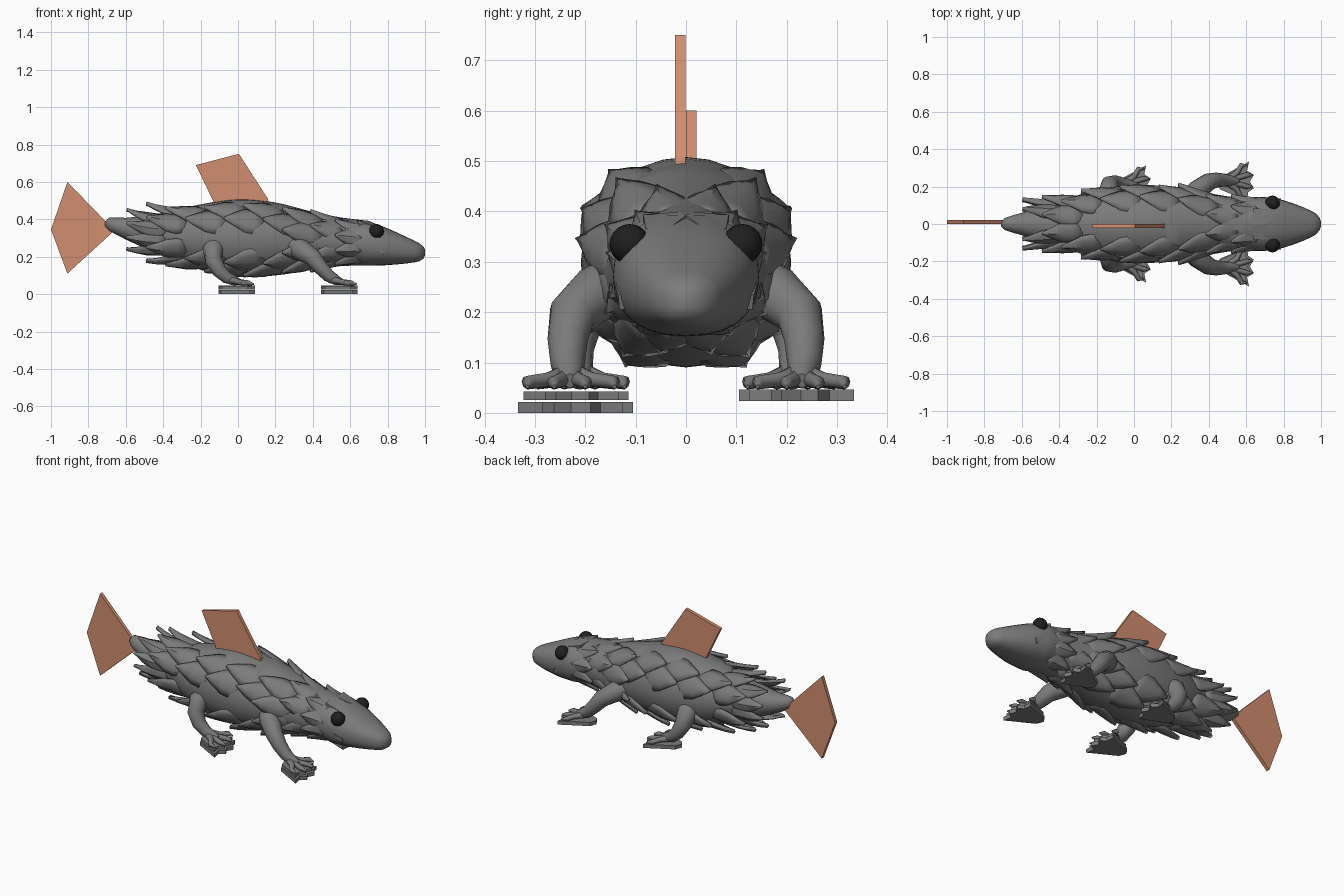
import bpy, bmesh, math
from mathutils import Vector

if "Cube" in bpy.data.objects:
    bpy.data.objects.remove(bpy.data.objects["Cube"])


def material(name, rgb):
    m = bpy.data.materials.new(name)
    m.diffuse_color = (*rgb, 1)
    m.use_nodes = True
    m.node_tree.nodes["Principled BSDF"].inputs["Base Color"].default_value = m.diffuse_color
    return m


GREY = material("grey_skin", (0.20, 0.20, 0.20))
COPPER = material("copper_fin", (0.64, 0.27, 0.16))
BLACK = material("black_eye", (0.014, 0.014, 0.014))


def finish(bm, name, mat, angle=40):
    bmesh.ops.recalc_face_normals(bm, faces=bm.faces)
    me = bpy.data.meshes.new(name)
    bm.to_mesh(me)
    bm.free()
    ob = bpy.data.objects.new(name, me)
    bpy.context.collection.objects.link(ob)
    me.materials.append(mat)
    bpy.ops.object.select_all(action='DESELECT')
    ob.select_set(True)
    bpy.context.view_layer.objects.active = ob
    bpy.ops.object.shade_smooth_by_angle(angle=math.radians(angle))
    return ob


def loft(bm, rings):
    loops = [[bm.verts.new(p) for p in r] for r in rings]
    n = len(loops[0])
    for a, b in zip(loops, loops[1:]):
        for i in range(n):
            bm.faces.new((a[i], a[(i + 1) % n], b[(i + 1) % n], b[i]))
    bm.faces.new(loops[0])
    bm.faces.new(loops[-1])


# Body profile: x, centre z, half width, half height
PROFILE = [(-0.71, .375, .012, .012), (-0.69, .375, .032, .034), (-0.6, .35, .06, .058),
           (-0.4, .32, .12, .115), (-0.2, .305, .183, .175), (0.0, .30, .208, .208),
           (0.2, .295, .20, .195), (0.4, .285, .165, .155), (0.55, .28, .142, .13),
           (0.68, .272, .145, .120), (0.78, .257, .132, .103), (0.9, .235, .092, .071),
           (0.97, .224, .058, .048), (0.992, .222, .034, .032), (1.0, .222, .012, .015)]


def prof(x):
    P = PROFILE
    x = min(max(x, P[0][0]), P[-1][0])
    i = max(j for j in range(len(P) - 1) if P[j][0] <= x)

    def slope(j, k):
        a, b = P[max(j - 1, 0)], P[min(j + 1, len(P) - 1)]
        return (b[k] - a[k]) / (b[0] - a[0])
    h = P[i + 1][0] - P[i][0]
    t = (x - P[i][0]) / h
    return [(2*t**3 - 3*t*t + 1) * P[i][k] + (t**3 - 2*t*t + t) * h * slope(i, k)
            + (3*t*t - 2*t**3) * P[i + 1][k] + (t**3 - t*t) * h * slope(i + 1, k)
            for k in (1, 2, 3)]


# Body and head as one smooth loft, the head squarer in section
xs = sorted({p[0] for p in PROFILE} | {-0.65 + .05 * i for i in range(33)})
bm = bmesh.new()
rings = []
for x in xs:
    zc, ry, rz = prof(x)
    e = 0.85 if x > 0.66 else 1.0
    ring = []
    for k in range(28):
        a = 2 * math.pi * k / 28
        c, s = math.cos(a), math.sin(a)
        ring.append((x, math.copysign(abs(c)**e, c) * ry, zc + math.copysign(abs(s)**e, s) * rz))
    rings.append(ring)
loft(bm, rings)
finish(bm, "body_and_head", GREY, 50)


# Overlapping pointed scales
def scale(bm, xb, ang, half, length, lift, side):
    z0, y0, h0 = prof(xb)
    grid = []
    widths = [0.8, 1.0, 0.85, 0.45, 0.03]
    for i, w in enumerate(widths):
        s = i / (len(widths) - 1)
        x = xb - length * s
        zc, ry, rz = prof(x)
        off = -0.012 + (lift + 0.012) * s
        row = []
        for t in (-1, -.5, 0, .5, 1):
            a = math.radians(ang + t * half * w)
            ridge = 0.012 * (1 - abs(t)) - 0.006
            ry2 = max(ry, y0 * (1 - .10 * s)) + off + ridge
            rz2 = max(rz, h0 * (1 - .10 * s)) + off + ridge
            row.append(bm.verts.new((x, side * math.cos(a) * ry2,
                                     zc * s + z0 * (1 - s) + math.sin(a) * rz2)))
        grid.append(row)
    for r, q in zip(grid, grid[1:]):
        for i in range(4):
            f = (r[i], r[i + 1], q[i + 1], q[i])
            bm.faces.new(f if side > 0 else f[::-1])


for name, sign in (("upper_scales", 1), ("lower_scales", -1)):
    bm = bmesh.new()
    for n in range(11):
        xb = 0.66 - 0.104 * n
        end = n < 3 or n > 8
        odd = n % 2
        if sign > 0:
            angles = ((30, 72) if odd else (14, 52)) if end else ((28,) if odd else (50,))
        else:
            angles = ((-30, -74) if odd else (-20, -56)) if end else ((-36,) if odd else (-60,))
        length = (0.14, 0.17)[n] if n < 2 else 0.215
        for a in angles:
            for side in (-1, 1):
                scale(bm, xb, a, 25 if end else 22, length, 0.008 if n < 2 else 0.02, side)
    ob = finish(bm, name, GREY, 35)
    mod = ob.modifiers.new("thickness", 'SOLIDIFY')
    mod.thickness = 0.014
    mod.offset = 0


# Tubes for legs and toes: points are x, y, z, radius
def tube(bm, pts, n=12):
    rings = []
    for i, p in enumerate(pts):
        a, b = Vector(pts[max(i - 1, 0)][:3]), Vector(pts[min(i + 1, len(pts) - 1)][:3])
        d = (b - a).normalized()
        u = d.cross(Vector((0, 1, 0))).normalized()
        v = d.cross(u)
        rings.append([Vector(p[:3]) + p[3] * (u * math.cos(2*math.pi*k/n) + v * math.sin(2*math.pi*k/n))
                      for k in range(n)])
    loft(bm, rings)


def plate(bm, outline, extrude):
    f = bm.faces.new([bm.verts.new(p) for p in outline])
    new = bmesh.ops.extrude_face_region(bm, geom=[f])['geom']
    bmesh.ops.translate(bm, vec=extrude, verts=[v for v in new if isinstance(v, bmesh.types.BMVert)])


LEGS = {
    "front": (0.0, 0.0, [(.28, .11, .27, .06), (.34, .18, .235, .056), (.40, .226, .195, .047),
                         (.44, .235, .145, .040), (.485, .235, .098, .034), (.53, .23, .072, .026),
                         (.56, .23, .064, .014)]),
    "hind": (-0.55, -0.02, [(-.11, .11, .27, .06), (-.135, .18, .235, .055), (-.13, .212, .18, .046),
                            (-.10, .222, .125, .039), (-.06, .217, .088, .032), (-.015, .21, .070, .025),
                            (.015, .21, .064, .014)]),
}
TIPS = [(.605, .315), (.635, .262), (.635, .20), (.60, .142)]
WEB = [(.445, .21), (.46, .25), (.615, .334), (.605, .285), (.64, .262), (.62, .228),
       (.64, .19), (.61, .17), (.605, .125), (.46, .185)]
for name, (dx, dy, path) in LEGS.items():
    for side, label in ((-1, "near"), (1, "far")):
        # leg with splayed toes
        bm = bmesh.new()
        tube(bm, [(x, side * y, z, r) for x, y, z, r in path], 16)
        for tx, ty in TIPS:
            tube(bm, [(.49 + dx, side * (.23 + dy), .080, .022),
                      (.55 + dx, side * ((.23 + ty) / 2 + dy), .066, .015),
                      (tx - .03 + dx, side * (ty + dy), .06, .014),
                      (tx + dx, side * (ty + dy), .052, .004)], 8)
        finish(bm, f"{label}_{name}_leg", GREY, 50)
        # webbed foot plate
        bm = bmesh.new()
        z = 0.0 if side < 0 else 0.024
        plate(bm, [(x + dx, side * (y + dy), z) for x, y in WEB], (0, 0, .022))
        if side < 0:
            plate(bm, [(.5 + (x - .5) * .9 + dx, side * (.22 + (y - .22) * .9 + dy), .026)
                       for x, y in WEB], (0, 0, .016))
        finish(bm, f"{label}_{name}_web", GREY, 20)

# Flat copper fins
FINS = {
    "back_fin": (-0.022, [(-.10, .43), (-.225, .69), (.005, .75), (.16, .51), (.17, .46)]),
    "tail_fin": (0.0, [(-.66, .34), (-.912, .60), (-1.0, .345), (-.912, .11)]),
}
for name, (y, pts) in FINS.items():
    bm = bmesh.new()
    plate(bm, [(x, y, z) for x, z in pts], (0, .021, 0))
    finish(bm, name, COPPER, 20)

# Eyes, brow plates and cheek flaps
for side, label in ((-1, "near"), (1, "far")):
    bm = bmesh.new()
    bmesh.ops.create_uvsphere(bm, u_segments=16, v_segments=10, radius=0.04)
    bmesh.ops.translate(bm, vec=(.74, side * .112, .335), verts=bm.verts)
    finish(bm, f"{label}_eye", BLACK, 60)
    bm = bmesh.new()
    plate(bm, [(.63, side * .01, .385), (.70, side * .0, .378), (.755, side * .035, .352),
               (.725, side * .08, .352), (.64, side * .085, .38)], (0, 0, .014))
    finish(bm, f"{label}_brow", GREY, 20)
    bm = bmesh.new()
    plate(bm, [(.73, side * .122, .255), (.785, side * .115, .235), (.775, side * .112, .205)],
          (0, side * .02, 0))
    finish(bm, f"{label}_cheek_flap", GREY, 20)
